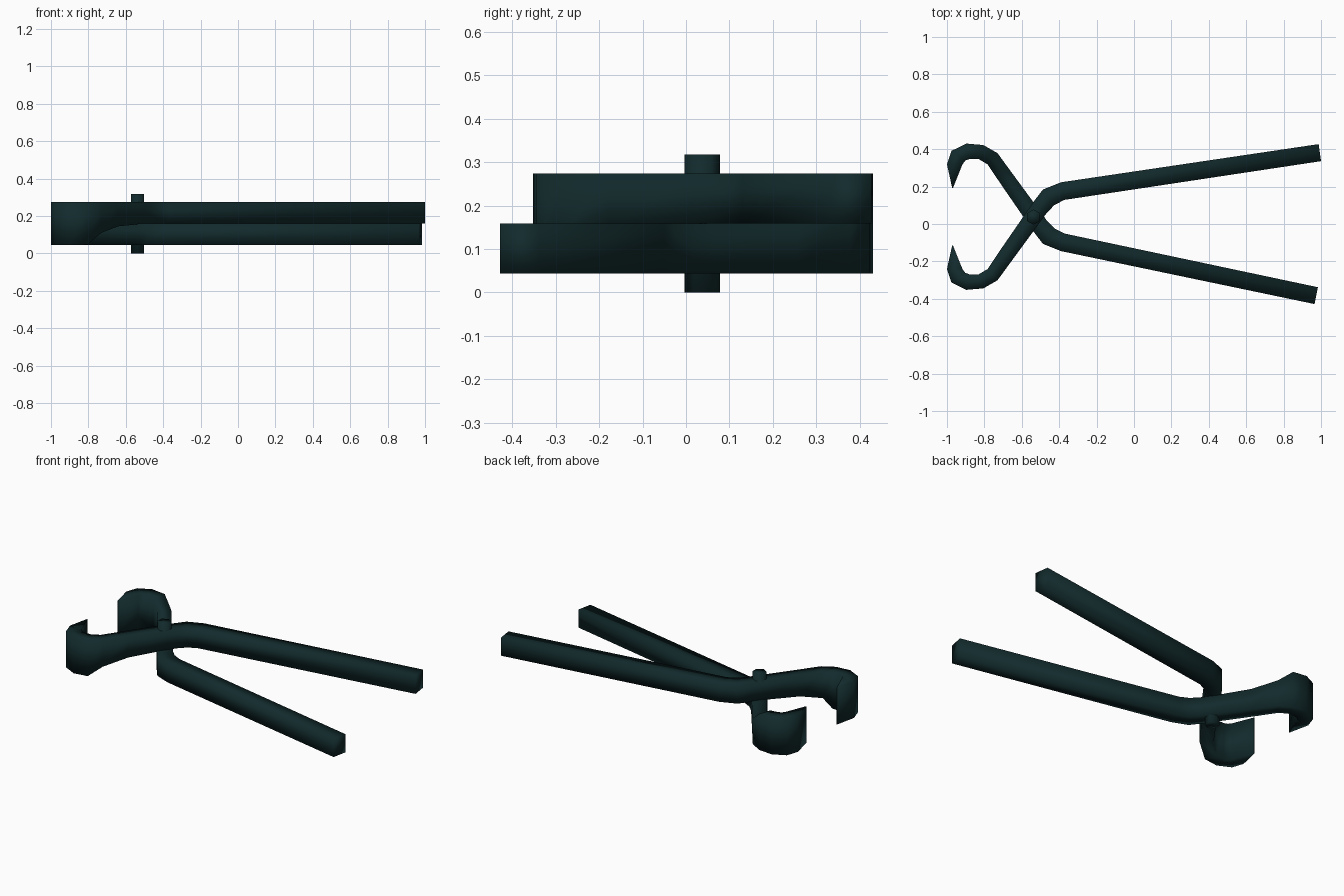
import bpy, bmesh

if "Cube" in bpy.data.objects:
    bpy.data.objects.remove(bpy.data.objects["Cube"])

AXIS_Y, MID_Z = 0.039, 0.159   # the arms mirror about this line
ARM_H = 0.115                  # thickness of each arm

steel = bpy.data.materials.new("dark_teal_steel")
steel.diffuse_color = (0.006, 0.023, 0.025, 1)
steel.use_nodes = True
steel.node_tree.nodes["Principled BSDF"].inputs["Base Color"].default_value = steel.diffuse_color

# Stations from jaw tip to handle: outer x, y, inner x, y, jaw widening (0..1)
STATIONS = [
    (-0.972, 0.153, -0.968, 0.153, 1),
    (-1.000, 0.280, -0.917, 0.280, 1),
    (-0.976, 0.352, -0.902, 0.300, 1),
    (-0.896, 0.391, -0.880, 0.308, 1),
    (-0.805, 0.383, -0.830, 0.308, 0.97),
    (-0.730, 0.340, -0.783, 0.280, 0.42),
    (-0.640, 0.217, -0.705, 0.164, 0.12),
    (-0.500, 0.026, -0.574, -0.026, 0),
    (-0.465, -0.022, -0.537, -0.080, 0),
    (-0.425, -0.063, -0.487, -0.145, 0),
    (-0.372, -0.090, -0.390, -0.184, 0),
]


def finish(bm, name):
    bmesh.ops.recalc_face_normals(bm, faces=bm.faces)
    mesh = bpy.data.meshes.new(name)
    bm.to_mesh(mesh)
    bm.free()
    mesh.materials.append(steel)
    for p in mesh.polygons:
        p.use_smooth = True
    obj = bpy.data.objects.new(name, mesh)
    bpy.context.collection.objects.link(obj)


def arm(name, side, handle_end):
    """Sweep a box section through the stations; side -1 flips it over in y and z."""
    bm = bmesh.new()
    rings = []
    for ox, oy, ix, iy, widen in STATIONS + [handle_end]:
        low, high = -ARM_H, ARM_H * widen
        corners = [(ox, oy, low), (ix, iy, low), (ix, iy, high), (ox, oy, high)]
        rings.append([bm.verts.new((x, AXIS_Y + side * y, MID_Z + side * z))
                      for x, y, z in corners])
    for a, b in zip(rings, rings[1:]):
        for i in range(4):
            j = (i + 1) % 4
            bm.faces.new((a[i], a[j], b[j], b[i]))
    bm.faces.new(rings[0])
    bm.faces.new(rings[-1])
    finish(bm, name)


arm("lower_arm", 1, (0.983, -0.377, 0.965, -0.467, 0))
arm("upper_arm", -1, (1.000, -0.297, 0.987, -0.388, 0))

# Six-sided pivot pin with corners toward front and back
bm = bmesh.new()
bmesh.ops.create_cone(bm, cap_ends=True, segments=6, radius1=0.041,
                      radius2=0.041, depth=2 * MID_Z)
bmesh.ops.translate(bm, verts=bm.verts, vec=(-0.537, 0.037, MID_Z))
finish(bm, "pivot_pin")
